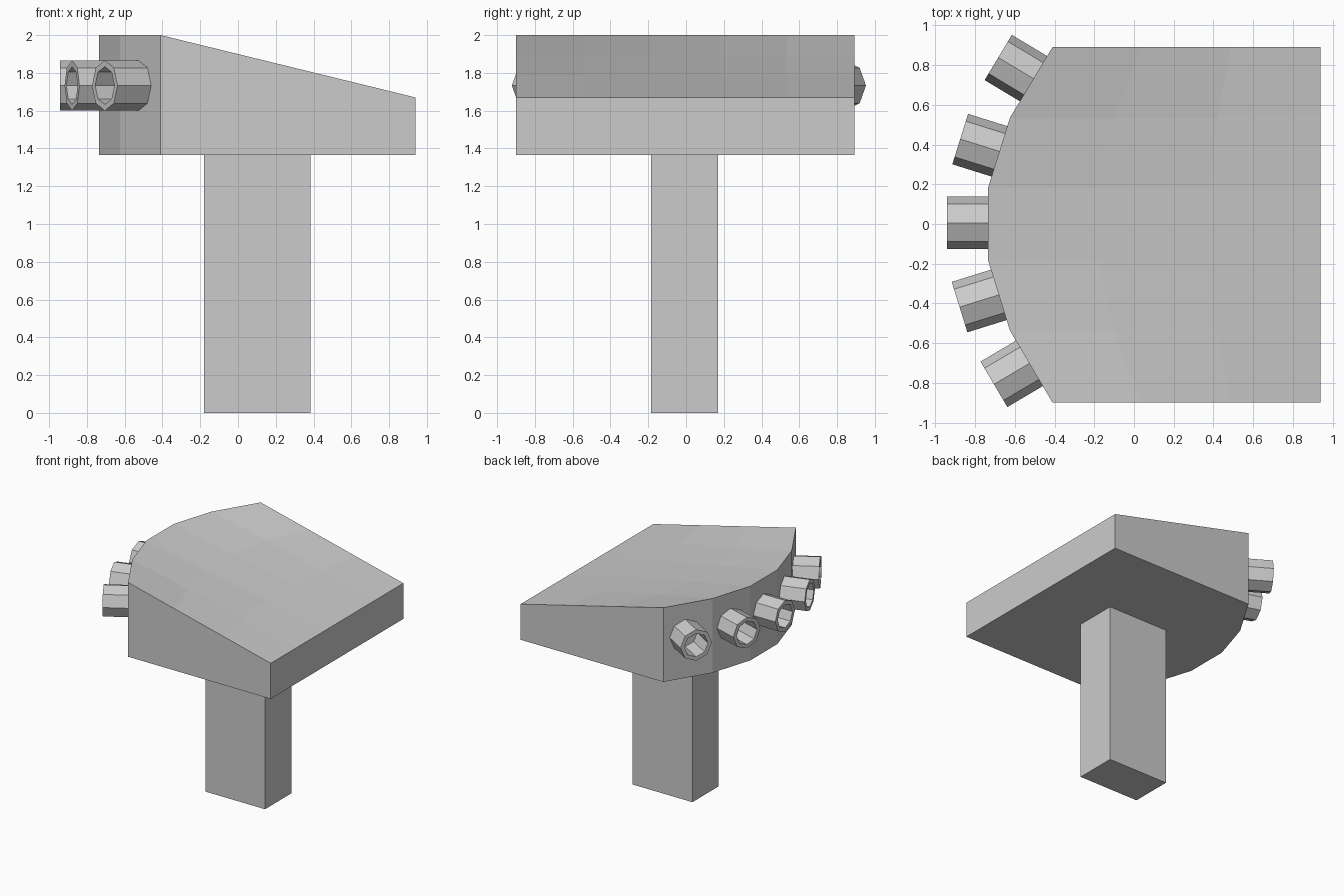
import bpy, bmesh, math
from mathutils import Vector

if "Cube" in bpy.data.objects:
    bpy.data.objects.remove(bpy.data.objects["Cube"])

Z_BOTTOM, Z_BACK, Z_FRONT, X_FRONT = 1.365, 2.0, 1.67, 0.94
ARC = [(-0.41, -0.9), (-0.625, -0.537), (-0.735, -0.183), (-0.735, 0.183),
       (-0.625, 0.535), (-0.41, 0.892)]


def finish(name, bm):
    bmesh.ops.recalc_face_normals(bm, faces=bm.faces)
    mesh = bpy.data.meshes.new(name)
    bm.to_mesh(mesh)
    bm.free()
    ob = bpy.data.objects.new(name, mesh)
    bpy.context.collection.objects.link(ob)
    return ob


# Wedge head: faceted back wall, top ruled down to the straight low edge
def make_head():
    bm = bmesh.new()
    steps = 3
    rows = []
    for x, y in ARC:
        rows.append([bm.verts.new((x + (X_FRONT - x) * k / steps, y,
                                   Z_BACK + (Z_FRONT - Z_BACK) * k / steps))
                     for k in range(steps + 1)])
    low_back = [bm.verts.new((x, y, Z_BOTTOM)) for x, y in ARC]
    low_front = [bm.verts.new((X_FRONT, y, Z_BOTTOM)) for x, y in ARC]
    for i in range(len(ARC) - 1):
        a, b = rows[i], rows[i + 1]
        for k in range(steps):
            bm.faces.new((a[k], a[k + 1], b[k + 1], b[k]))
        bm.faces.new((a[0], b[0], low_back[i + 1], low_back[i]))
        bm.faces.new((a[-1], b[-1], low_front[i + 1], low_front[i]))
        bm.faces.new((low_back[i], low_back[i + 1], low_front[i + 1], low_front[i]))
    for i in (0, -1):
        bm.faces.new(rows[i] + [low_front[i], low_back[i]])
    finish("wedge_head", bm)


# Post
def make_post():
    bm = bmesh.new()
    bmesh.ops.create_cube(bm, size=1)
    for v in bm.verts:
        v.co = (0.1025 + v.co.x * 0.565, -0.007 + v.co.y * 0.355,
                (v.co.z + 0.5) * Z_BOTTOM)
    finish("post", bm)


# Hollow eight-sided nozzle standing on the back wall
def make_nozzle(name, x, y, angle, length=0.207, outer=0.133, inner=0.1, n=8):
    bm = bmesh.new()
    axis = Vector((-math.cos(angle), math.sin(angle), 0))
    side = Vector((math.sin(angle), math.cos(angle), 0))
    base = Vector((x, y, 1.733))
    loops = []
    for r, d in ((outer, 0), (outer, length), (inner, length), (inner, 0)):
        loops.append([bm.verts.new(base + axis * d
                                   + side * r * math.cos(math.tau * i / n)
                                   + Vector((0, 0, r * math.sin(math.tau * i / n))))
                      for i in range(n)])
    for a, b in zip(loops, loops[1:]):
        for i in range(n):
            j = (i + 1) % n
            bm.faces.new((a[i], a[j], b[j], b[i]))
    finish(name, bm)


make_head()
make_post()
centres = [-0.702, -0.357, 0.006, 0.366, 0.732]
for i, cy in enumerate(centres):
    (x0, y0), (x1, y1) = ARC[i], ARC[i + 1]
    cx = x0 + (x1 - x0) * (cy - y0) / (y1 - y0)
    make_nozzle(f"nozzle_{i + 1}", cx, cy, math.atan2(x1 - x0, y1 - y0))
